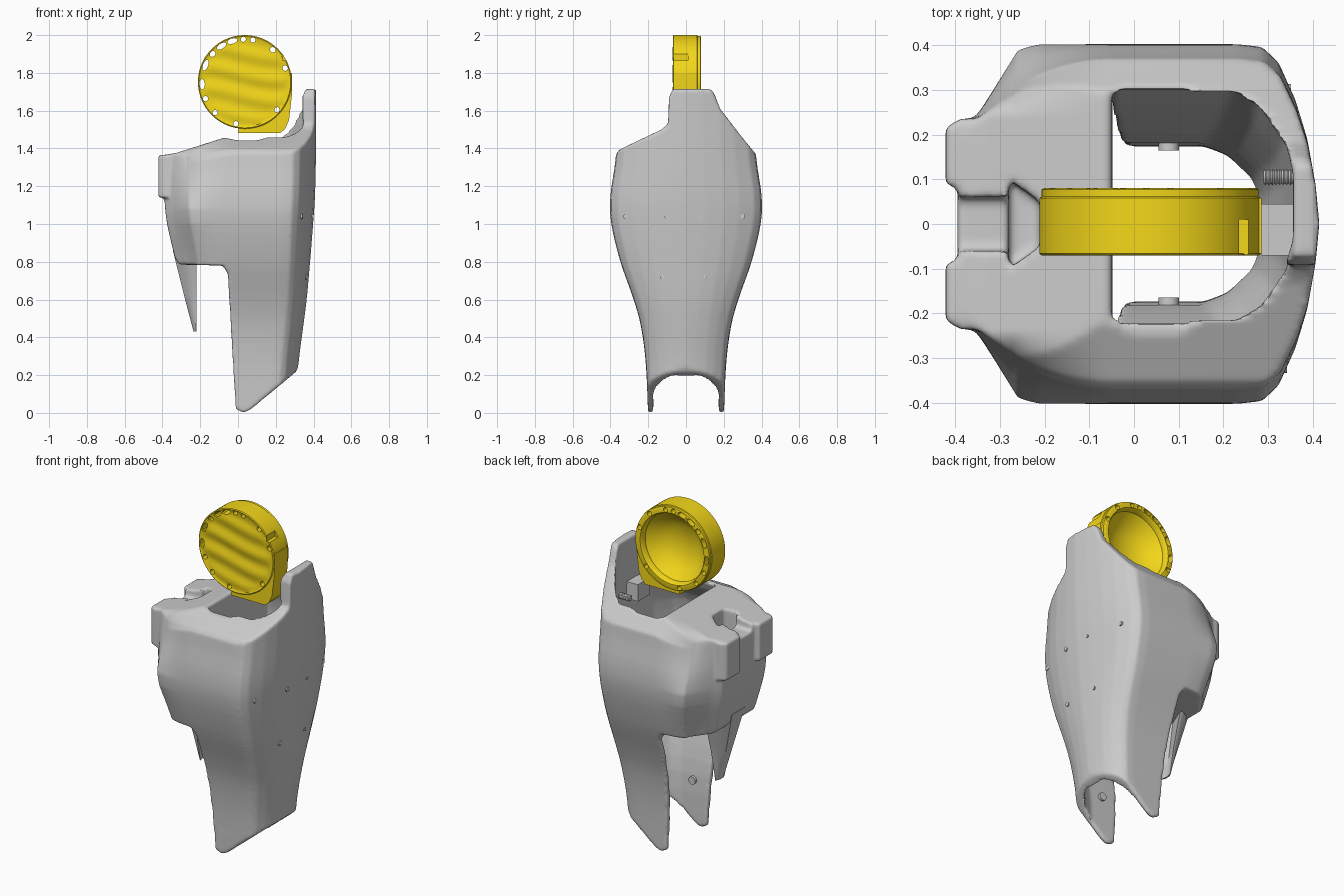
import bpy, bmesh, math
from mathutils import Vector

if "Cube" in bpy.data.objects:
    bpy.data.objects.remove(bpy.data.objects["Cube"])


def finish(name, bm, angle=35):
    bmesh.ops.remove_doubles(bm, verts=bm.verts, dist=1e-5)
    bmesh.ops.recalc_face_normals(bm, faces=bm.faces)
    me = bpy.data.meshes.new(name)
    bm.to_mesh(me)
    bm.free()
    ob = bpy.data.objects.new(name, me)
    bpy.context.collection.objects.link(ob)
    smooth(ob, angle)
    return ob


def activate(ob):
    bpy.ops.object.select_all(action='DESELECT')
    ob.select_set(True)
    bpy.context.view_layer.objects.active = ob


def smooth(ob, angle=35):
    activate(ob)
    bpy.ops.object.shade_smooth_by_angle(angle=math.radians(angle))


def apply_mod(ob, kind, **settings):
    activate(ob)
    mod = ob.modifiers.new(kind, kind)
    for key, value in settings.items():
        setattr(mod, key, value)
    bpy.ops.object.modifier_apply(modifier=mod.name)


def boolean(ob, other, op):
    apply_mod(ob, 'BOOLEAN', object=other, operation=op, solver='EXACT')
    bpy.data.objects.remove(other)


def skin(name, rings, caps=True):
    bm = bmesh.new()
    rows = [[bm.verts.new(p) for p in ring] for ring in rings]
    n = len(rows[0])
    for a, b in zip(rows, rows[1:]):
        for i in range(n):
            j = (i + 1) % n
            bm.faces.new((a[i], a[j], b[j], b[i]))
    if caps:
        bm.faces.new(rows[0])
        bm.faces.new(rows[-1])
    return finish(name, bm)


def catmull(a, b, c, d, t):
    return tuple(0.5 * (2 * q + (r - p) * t + (2 * p - 5 * q + 4 * r - s) * t * t
                 + (3 * q - p - 3 * r + s) * t ** 3) for p, q, r, s in zip(a, b, c, d))


def loft(name, half, levels, steps=4):
    """levels: z, back x, front x, half width, y shift"""
    outline = half + [(u, -v) for u, v in half[-2:0:-1]]
    keys = [levels[0]] + levels + [levels[-1]]
    dense = [catmull(*keys[i:i + 4], s / steps) for i in range(len(levels) - 1) for s in range(steps)]
    dense.append(levels[-1])
    return skin(name, [[(xb + u * (xf - xb), yc + v * hw, z) for u, v in outline]
                       for z, xb, xf, hw, yc in dense])


def prism(name, poly, lo, hi, axis='y'):
    place = {'x': lambda a, b, t: (t, a, b), 'y': lambda a, b, t: (a, t, b),
             'z': lambda a, b, t: (a, b, t)}[axis]
    return skin(name, [[place(a, b, t) for a, b in poly] for t in (lo, hi)])


def circle(a, b, r, n=16, stretch=1, turn=0):
    pts = []
    for i in range(n):
        w = 2 * math.pi * i / n
        p, q = r * math.cos(w), r * stretch * math.sin(w)
        pts.append((a + p * math.cos(turn) - q * math.sin(turn),
                    b + p * math.sin(turn) + q * math.cos(turn)))
    return pts


def box(a0, a1, b0, b1):
    return [(a0, b0), (a1, b0), (a1, b1), (a0, b1)]


# Outer leg shell: lofted body trimmed by its front and side silhouettes
body_half = [(1, 0), (.99, .25), (.97, .5), (.94, .7), (.895, .9), (.85, .985), (.78, 1),
             (.5, 1), (.22, 1), (.16, .97), (.05, .62), (0, .5), (0, 0)]
shell = loft('leg_shell', body_half, [
    (-.03, -.3, .30, .20, 0), (.25, -.3, .32, .212, 0), (.45, -.3, .345, .237, 0),
    (.6, -.3, .364, .277, 0), (.8, -.33, .382, .347, 0), (1.0, -.375, .398, .395, 0),
    (1.15, -.39, .408, .4, 0), (1.37, -.395, .413, .37, 0), (1.8, -.39, .415, .34, 0)])
front_profile = [(-.5, .9), (-.34, .83), (-.31, .785), (-.08, .78), (-.055, .74), (-.012, .02),
                 (.03, 0), (.07, .02), (.31, .22), (.33, .28), (.5, .35), (.5, 1.71), (.36, 1.715),
                 (.34, 1.68), (.31, 1.58), (.27, 1.53), (.18, 1.47), (.1, 1.443), (0, 1.443),
                 (-.07, 1.458), (-.33, 1.375), (-.5, 1.35)]
side_profile = [(-.5, -.1), (-.5, 1.34), (-.38, 1.36), (-.35, 1.395), (-.13, 1.5), (-.095, 1.53),
                (-.09, 1.67), (-.07, 1.715), (.13, 1.715), (.15, 1.69), (.18, 1.61), (.25, 1.52),
                (.3, 1.455), (.37, 1.37), (.5, 1.34), (.5, -.1)]
boolean(shell, prism('cut', front_profile, -.6, .6), 'INTERSECT')
boolean(shell, prism('cut', side_profile, -.6, .6, 'x'), 'INTERSECT')

# Open channel running through the leg
channel_half = [(1, 0), (1, .35), (.96, .58), (.82, .88), (.68, 1), (0, 1), (0, 0)]
boolean(shell, loft('cut', channel_half, [
    (-.1, -.1, .268, .173, 0), (.3, -.1, .285, .182, 0), (.6, -.08, .33, .248, 0),
    (.8, -.05, .35, .317, 0), (1.0, -.05, .364, .362, 0), (1.25, -.05, .368, .34, .01),
    (1.45, -.05, .358, .255, .04), (1.8, -.05, .355, .21, .04)]), 'DIFFERENCE')

# Rear pads and the pocket between them
for s in (-1, 1):
    pad = [(-.422, s * .09), (-.422, s * .215), (-.39, s * .235), (-.28, s * .24), (-.28, s * .08), (-.39, s * .08)]
    boolean(shell, prism('pad', pad, 1.14, 1.365, 'z'), 'UNION')
boolean(shell, prism('cut', [(-.28, -.1), (-.21, -.05), (-.21, .05), (-.28, .1)], 1.1, 1.7, 'z'), 'DIFFERENCE')
boolean(shell, prism('cut', box(-.5, -.27, -.06, .06), 1.325, 1.7, 'z'), 'DIFFERENCE')

# Soften every edge of the shell
apply_mod(shell, 'REMESH', mode='VOXEL', voxel_size=.009)
apply_mod(shell, 'SMOOTH', factor=.5, iterations=6)
# Round the rear calf corners at the top and bottom
for v in shell.data.vertices:
    x, y, z = v.co
    side = abs(y) - .235
    if side > 0 and x < -.05:
        back = min(1, (-x - .05) / .22)
        top = min(1, max(0, (z - 1.08) / .3))
        low = min(1, max(0, (1 - z) / .2))
        v.co.y = math.copysign(.235 + side * (1 - back ** 2 * (.5 * top + .25 * low)), y)
        v.co.z -= .05 * top * back * min(1, side / .13) ** 2
apply_mod(shell, 'DECIMATE', ratio=.4)
smooth(shell, 50)

# Tapered rear fin with a hollow front
loft('rear_fin', [(.5, 0), (.9, .8), (1, 1), (.85, 1), (.4, .8), (0, .4), (0, 0)],
     [(.43, -.235, -.22, .04, 0), (.62, -.285, -.22, .08, 0), (.86, -.345, -.22, .15, 0)])

# Ankle pegs, inner bracket and bolt
for s in (-1, 1):
    prism('ankle_peg', circle(.078, .27, .023), s * .165, s * .2)
prism('inner_bracket', box(-.07, .045, 1.36, 1.46), .285, .37, 'x')
skin('inner_bolt_thread', [[(.29 + i * .004, a, b) for a, b in circle(.105, 1.4, .014 + .004 * (i % 2))]
                           for i in range(18)])

# Small rivets on the front plate
bpy.context.view_layer.update()
for y, z, r in [(-.32, 1.04, .013), (-.1, 1.04, .013), (.08, 1.04, .008), (.3, 1.04, .013),
                (-.125, .72, .013), (.1, .72, .01)]:
    hit, loc, normal, face = shell.ray_cast(Vector((1, y, z)), Vector((-1, 0, 0)))
    if hit:
        prism('rivet', circle(y, z, r), loc.x - .02, loc.x + .006, 'x')

# Yellow knee disc: lathed cup, open at the back, with a rippled front face
CX, CZ = .036, 1.752
front = [(.236 * i / 14, -.066) for i in range(15)]
cup = front + [(.243, -.07), (.248, -.066), (.248, .058), (.243, .061), (.243, .077),
               (.238, .08), (.21, .08), (.203, .07), (.2, .045), (.15, -.005), (.09, -.04), (0, -.05)]
rings = []
for k, (r, y) in enumerate(cup):
    ring = []
    for a, b in circle(CX, CZ, r, 72):
        ripple = .005 * math.sin((b + .1 * a) * 55 + math.sin(a * 9)) if k < 14 else 0
        ring.append((a, y + ripple * min(1, (14 - k) / 2), b))
    rings.append(ring)
disc = skin('knee_disc', rings, caps=False)

# Flat lower corner block fused to the disc
arc = [(CX + .225 * math.cos(math.radians(w)), CZ + .225 * math.sin(math.radians(w)))
       for w in range(-98, 13, 10)]
boolean(disc, prism('corner', [(.285, 1.8), (.285, 1.68), (.27, 1.55), (.25, 1.505), (.225, 1.483), (0, 1.483)]
                    + arc, -.066, .058), 'UNION')

# Rim holes (angle, tangential stretch) and rim notch
for deg, stretch in [(-102, 1), (-134, 1), (-157, 1), (-177, 2), (157, 2.2), (139, 1.2), (123, 2),
                     (107, 2), (92, 1), (79, 1), (49, 1.1), (19, 1.1), (-41, 1.1)]:
    w = math.radians(deg)
    spot = circle(CX + .226 * math.cos(w), CZ + .226 * math.sin(w), .014, 12, stretch, w)
    boolean(disc, prism('cut', spot, -.2, .2), 'DIFFERENCE')
boolean(disc, prism('cut', box(.235, .3, 1.865, 1.9), -.2, .01), 'DIFFERENCE')
smooth(disc, 35)

yellow = bpy.data.materials.new('yellow')
yellow.diffuse_color = (.9, .68, .01, 1)
yellow.use_nodes = True
yellow.node_tree.nodes["Principled BSDF"].inputs["Base Color"].default_value = yellow.diffuse_color
disc.data.materials.clear()
disc.data.materials.append(yellow)
for poly in disc.data.polygons:
    poly.material_index = 0
